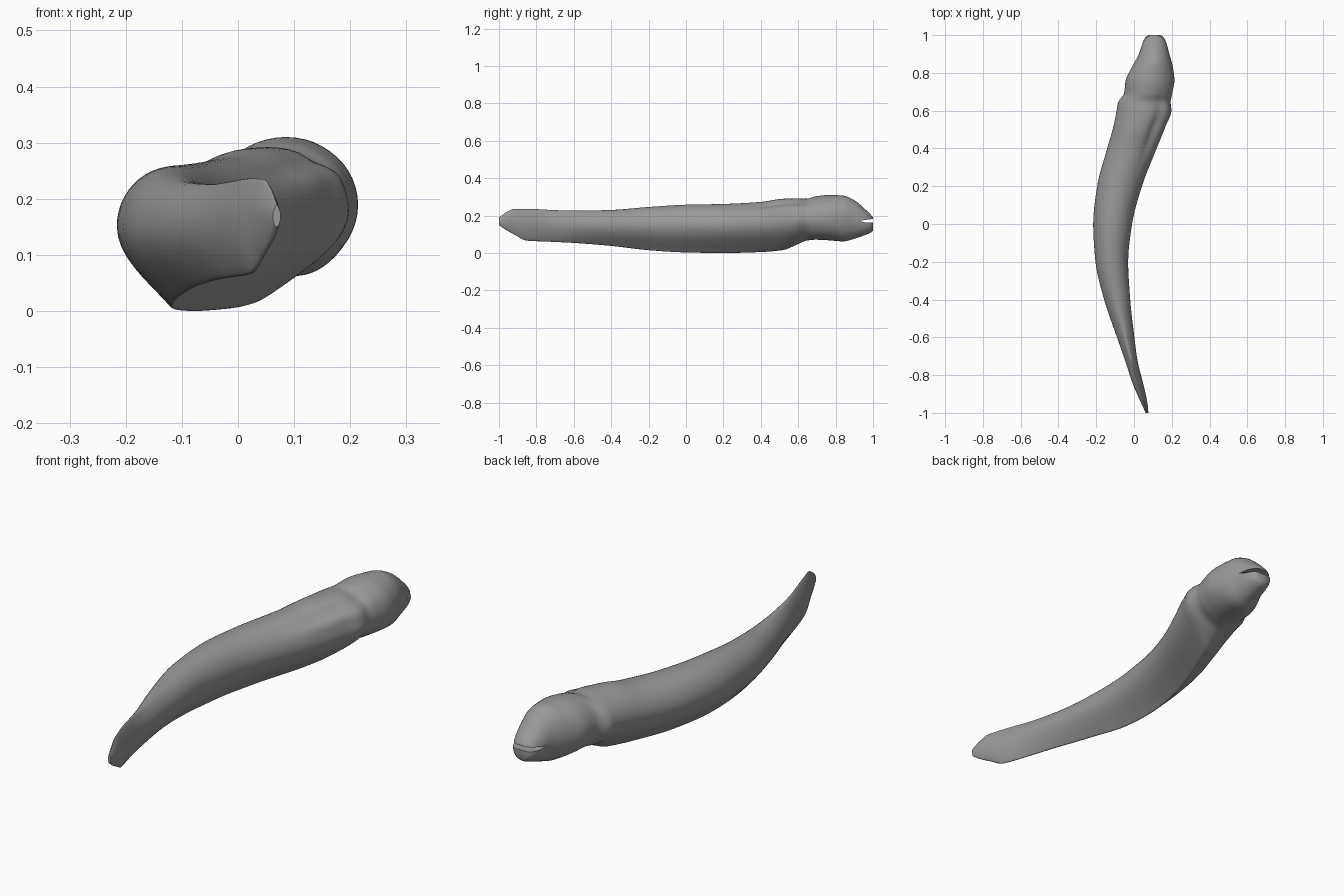
import bpy, bmesh, math

if "Cube" in bpy.data.objects:
    bpy.data.objects.remove(bpy.data.objects["Cube"])

# Body stations along y: y, left x, right x, top z, bottom z, belly pinch
STATIONS = [
    (-1.00, 0.062, 0.076, 0.190, 0.150, 0.0),
    (-0.97, 0.048, 0.074, 0.212, 0.128, 0.2),
    (-0.92, 0.025, 0.066, 0.235, 0.100, 0.3),
    (-0.85, -0.005, 0.050, 0.236, 0.066, 0.4),
    (-0.72, -0.048, 0.018, 0.230, 0.060, 0.5),
    (-0.60, -0.090, 0.002, 0.226, 0.054, 0.6),
    (-0.40, -0.158, -0.020, 0.230, 0.038, 0.7),
    (-0.20, -0.204, -0.031, 0.246, 0.015, 0.8),
    (0.00, -0.216, -0.010, 0.258, 0.003, 0.8),
    (0.20, -0.195, 0.042, 0.262, 0.000, 0.8),
    (0.40, -0.142, 0.120, 0.273, 0.005, 0.75),
    (0.52, -0.108, 0.168, 0.290, 0.016, 0.65),
    (0.60, -0.092, 0.198, 0.292, 0.048, 0.4),
    (0.645, -0.084, 0.194, 0.290, 0.066, 0.2),
    (0.69, -0.053, 0.202, 0.302, 0.071, 0.0),
    (0.76, -0.044, 0.214, 0.310, 0.068, 0.0),
    (0.84, -0.006, 0.204, 0.307, 0.062, 0.0),
    (0.90, 0.026, 0.187, 0.282, 0.076, 0.0),
    (0.96, 0.046, 0.171, 0.232, 0.097, 0.0),
    (0.99, 0.062, 0.155, 0.202, 0.110, 0.0),
    (1.00, 0.076, 0.140, 0.190, 0.120, 0.0),
]
SIDES = 48


def bump(v, centre, width):
    return math.exp(-((v - centre) / width) ** 2)


def between(a, b, c, d, t):
    """Smooth step from b to c, with slopes limited to stay free of overshoot."""
    ya, yb, yc, yd = a[0], b[0], c[0], d[0]
    h = yc - yb
    out = [yb + h * t]
    for k in range(1, 6):
        s = (c[k] - b[k]) / h
        s0 = (b[k] - a[k]) / (yb - ya) if yb > ya else s
        s1 = (d[k] - c[k]) / (yd - yc) if yd > yc else s
        m0 = 2 * s0 * s / (s0 + s) if s0 * s > 0 else 0
        m1 = 2 * s1 * s / (s1 + s) if s1 * s > 0 else 0
        out.append((2*t**3 - 3*t*t + 1) * b[k] + (t**3 - 2*t*t + t) * h * m0
                   + (3*t*t - 2*t**3) * c[k] + (t**3 - t*t) * h * m1)
    return out


def ring(station):
    y, left, right, top, bottom, pinch = station
    cx, hw = (left + right) / 2, (right - left) / 2
    zm = bottom + (top - bottom) * (0.5 + 0.1 * pinch)
    crest = 0.55 * min(1, max(0, (-0.35 - y) / 0.4))
    fold = bump(y, 0.5, 0.14)
    pts = []
    for i in range(SIDES):
        a = 2 * math.pi * i / SIDES
        c, s = math.cos(a), math.sin(a)
        # belly narrows to a keel, tail narrows to a crest
        w = c * (1 - (pinch if s < 0 else crest) * s * s)
        # long fold behind the right side of the head
        r = 1 - 0.10 * fold * bump(a, 0.95, 0.18) + 0.06 * fold * bump(a, 0.58, 0.2)
        z = zm + s * r * ((top - zm) if s > 0 else (zm - bottom))
        pts.append((cx + hw * w * r, y, z))
    return pts


# Eel body and head, one smooth skin
bm = bmesh.new()
rows = []
n = len(STATIONS)
for i in range(n - 1):
    a, b = STATIONS[max(i - 1, 0)], STATIONS[i]
    c, d = STATIONS[i + 1], STATIONS[min(i + 2, n - 1)]
    for j in range(5):
        rows.append([bm.verts.new(p) for p in ring(between(a, b, c, d, j / 5))])
rows.append([bm.verts.new(p) for p in ring(STATIONS[-1])])
for lo, hi in zip(rows, rows[1:]):
    for k in range(SIDES):
        m = (k + 1) % SIDES
        bm.faces.new((lo[k], lo[m], hi[m], hi[k]))
bm.faces.new(rows[0])
bm.faces.new(rows[-1])
bmesh.ops.recalc_face_normals(bm, faces=bm.faces)
for f in bm.faces:
    f.smooth = True
mesh = bpy.data.meshes.new("eel_body")
bm.to_mesh(mesh)
bm.free()
mesh.set_sharp_from_angle(angle=math.radians(50))
body = bpy.data.objects.new("eel_body", mesh)
bpy.context.collection.objects.link(body)

skin = bpy.data.materials.new("grey_skin")
skin.diffuse_color = (0.32, 0.32, 0.32, 1)
skin.use_nodes = True
skin.node_tree.nodes["Principled BSDF"].inputs["Base Color"].default_value = skin.diffuse_color
mesh.materials.append(skin)

# Wedge that opens the mouth
bm = bmesh.new()
profile = [(0.925, 0.172), (0.96, 0.163), (1.05, 0.160), (1.05, 0.188), (0.97, 0.178)]
sides = [[bm.verts.new((x, y, z)) for y, z in profile] for x in (-0.1, 0.3)]
bm.faces.new(sides[0])
bm.faces.new(sides[1])
for k in range(len(profile)):
    m = (k + 1) % len(profile)
    bm.faces.new((sides[0][k], sides[0][m], sides[1][m], sides[1][k]))
bmesh.ops.recalc_face_normals(bm, faces=bm.faces)
cut_mesh = bpy.data.meshes.new("mouth_cutter")
bm.to_mesh(cut_mesh)
bm.free()
cut_mesh.materials.append(skin)
cutter = bpy.data.objects.new("mouth_cutter", cut_mesh)
bpy.context.collection.objects.link(cutter)
cutter.hide_render = True
cutter.hide_viewport = True

mod = body.modifiers.new("mouth", 'BOOLEAN')
mod.operation = 'DIFFERENCE'
mod.solver = 'EXACT'
mod.object = cutter
